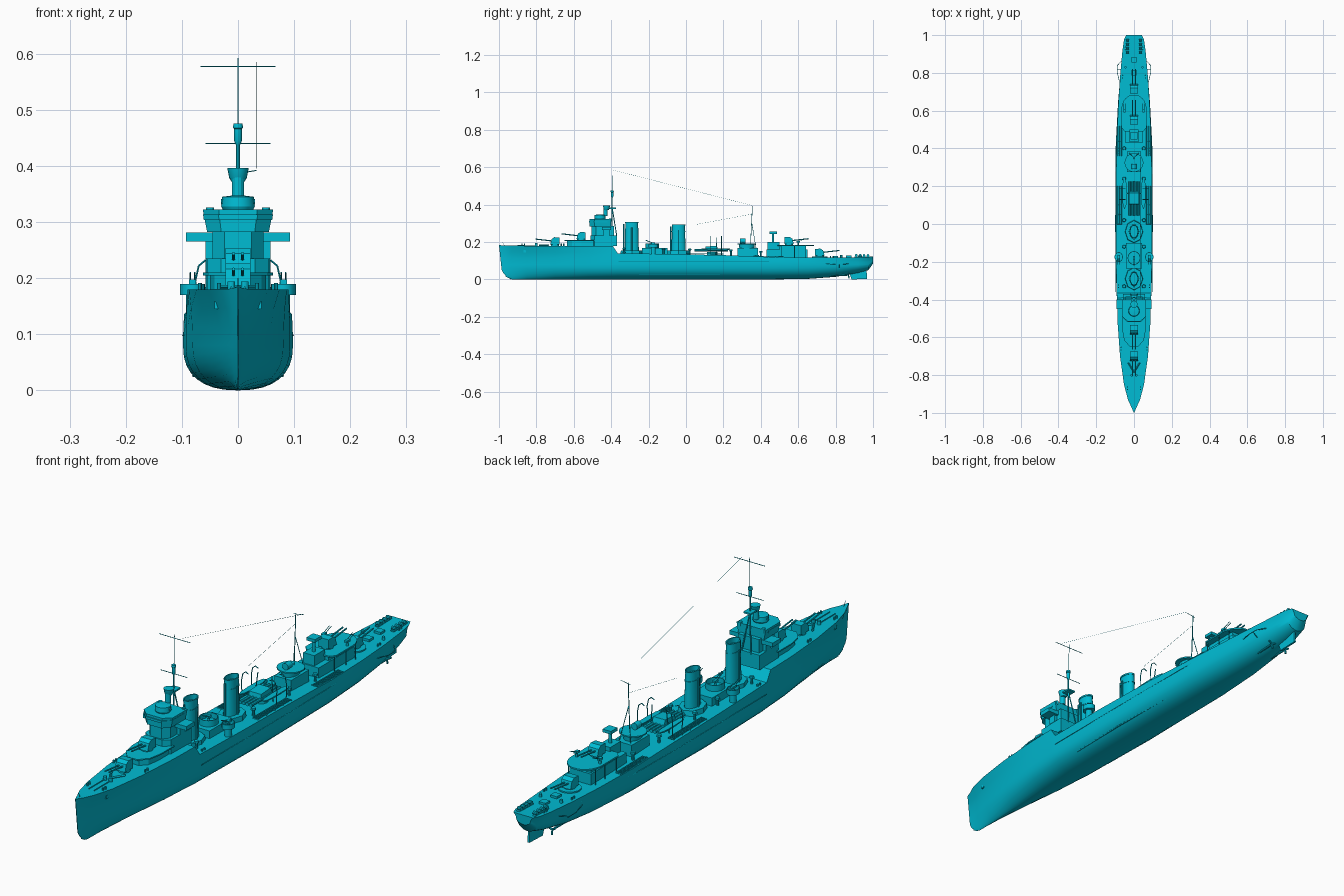
import bpy, bmesh
from math import sin, cos, pi
from mathutils import Vector

paint = bpy.data.materials.new("cyan_paint")
paint.diffuse_color = (0, .503, .658, 1)


def finish(name, bm, smooth=True):
    bmesh.ops.recalc_face_normals(bm, faces=bm.faces)
    me = bpy.data.meshes.new(name)
    bm.to_mesh(me)
    bm.free()
    me.materials.append(paint)
    ob = bpy.data.objects.new(name, me)
    bpy.context.collection.objects.link(ob)
    if smooth:
        bpy.context.view_layer.objects.active = ob
        ob.select_set(True)
        bpy.ops.object.shade_smooth_by_angle(angle=0.5)
        ob.select_set(False)
    return ob


def skin(name, rings, smooth=True):
    """Join closed rings of points and cap both ends."""
    bm = bmesh.new()
    vs = [[bm.verts.new(p) for p in r] for r in rings]
    n = len(vs[0])
    for a, b in zip(vs, vs[1:]):
        for i in range(n):
            bm.faces.new((a[i], a[(i + 1) % n], b[(i + 1) % n], b[i]))
    bm.faces.new(vs[0])
    bm.faces.new(vs[-1])
    return finish(name, bm, smooth)


def box(name, x0, x1, y0, y1, z0, z1):
    return skin(name, [[(x0, y0, z), (x1, y0, z), (x1, y1, z), (x0, y1, z)] for z in (z0, z1)], False)


def turned(name, x, y, levels, n=16):
    """Elliptical stack of (z, rx, ry)."""
    return skin(name, [[(x + rx * cos(2 * pi * i / n), y + ry * sin(2 * pi * i / n), z)
                        for i in range(n)] for z, rx, ry in levels])


def post(name, x, y, z0, z1, r, n=12):
    return turned(name, x, y, [(z0, r, r), (z1, r, r)], n)


def tub(name, x, y, z0, z1, rx, ry):
    w = 0.003
    return turned(name, x, y, [(z0, rx, ry), (z1, rx, ry), (z1, rx - w, ry - w), (z0 + .004, rx - w, ry - w)], 20)


def rod(name, pts, r=0.0015, n=6):
    for p, q in zip(pts, pts[1:]):
        p, q = Vector(p), Vector(q)
        rot = (q - p).to_track_quat('Z', 'Y')
        ring = [rot @ Vector((r * cos(2 * pi * i / n), r * sin(2 * pi * i / n), 0)) for i in range(n)]
        skin(name, [[c + v for v in ring] for c in (p, q)])


def side_prism(name, prof, hw, x=0):
    return skin(name, [[(x + s * hw, y, z) for y, z in prof] for s in (-1, 1)], False)


def plan(name, half, z0, z1, flare=1.0):
    """Plan outline given as the starboard half (x, y), mirrored."""
    out = half + [(-x, y) for x, y in reversed(half)]
    return skin(name, [[(x * k, y, z) for x, y in out] for z, k in ((z0, 1), (z1, flare))], False)


def gun(name, y, z, d, hw=0.022, barrels=(-.008, .008), rise=0.012):
    post(name + "_base", 0, y, z - .002, z + .01, hw)
    prof = [(.026, .006), (.018, .034), (.004, .044), (-.024, .042), (-.024, .006)]
    side_prism(name + "_shield", [(y + d * a, z + b) for a, b in prof], hw)
    for x in barrels:
        rod(name + "_barrel", [(x, y, z + .022), (x, y + d * .105, z + .022 + rise)], .003, 8)


def small_gun(name, x, y, z, d):
    post(name + "_mount", x, y, z, z + .016, .005)
    box(name + "_breech", x - .006, x + .006, y - .01, y + .01, z + .014, z + .022)
    for k in (-.004, .004):
        rod(name + "_barrel", [(x + k, y, z + .019), (x + k, y + d * .038, z + .034)], .0013)


# Hull: stations of (y, deck half width, waist half width, deck z, keel z)
stations = [(-.965, .016, .005, .181, .016), (-.93, .032, .012, .181, 0), (-.85, .053, .03, .18, 0),
            (-.7, .074, .056, .18, 0), (-.52, .087, .081, .18, 0), (-.392, .09, .09, .18, 0),
            (-.365, .092, .093, .14, 0), (-.1, .096, .098, .136, 0), (.2, .096, .098, .13, 0),
            (.45, .091, .095, .12, 0), (.65, .082, .084, .117, .003), (.8, .072, .071, .117, .014),
            (.92, .061, .055, .119, .035), (.975, .053, .042, .121, .05), (1.0, .042, .03, .122, .085)]


def section(y, wd, wm, zd, zk):
    e, zw = 2 / (1.25 + 11.8 * wm), max(.08, zk + .015)
    half = [(wm * max(sin(t * pi / 16), 0) ** e, zw - (zw - zk) * max(cos(t * pi / 16), 0) ** e) for t in range(9)]
    half += [(wm + (wd - wm) * u * u, zw + (zd - zw) * u) for u in (.33, .66, 1)]
    return [(x, y, z) for x, z in half] + [(-x, y, z) for x, z in reversed(half[1:])]


def stem_y(z):
    return -1 + .02 * (1 - z / .183) + .045 * max(0, 1 - z / .055) ** 2


stem = [(.0008 if 0 < i < 12 else 0 if i == 0 else -.0008, stem_y(p[2]), p[2] * 1.01)
        for i, p in enumerate(section(-1, .001, .001, .182, 0))]
skin("hull", [stem] + [section(*s) for s in stations])
side_prism("rudder", [(.87, .045), (.965, .06), (.968, .003), (.885, 0)], .004)
for s in (-1, 1):
    rod("propeller_shaft", [(s * .03, .68, .02), (s * .033, .87, .024)], .004, 8)
    rod("shaft_strut", [(s * .033, .84, .024), (s * .02, .84, .04)], .003)
    for k in range(3):
        a = k * 2.094 + .5
        rod("propeller_blade", [(s * .033, .868, .024), (s * .033 + .018 * cos(a), .872, .024 + .018 * sin(a))], .004)
    rod("propeller_guard", [(s * .074, .74, .085), (s * .088, .8, .08), (s * .088, .84, .08), (s * .06, .87, .085)], .0015)
    rod("guard_brace", [(s * .088, .82, .08), (s * .062, .82, .06)], .0015)
    rod("bilge_keel", [(s * .074, -.25, .026), (s * .079, 0, .026), (s * .074, .3, .026)], .003)
    rod("side_strake", [(s * .096, -.36, .098), (s * .098, .0, .098), (s * .096, .4, .098), (s * .074, .75, .1)], .0015)
    box("anchor", s * .036 - .006, s * .036 + .006, -.868, -.855, .145, .158)
    rod("anchor_chain", [(s * .012, -.9, .183), (s * .012, -.8, .183)], .002)
    # Bollards and deck edge racks
    for y, x, z in ((-.87, .034, .18), (-.66, .068, .18), (-.33, .082, .137), (.38, .083, .12), (.78, .06, .115), (.93, .046, .117)):
        for k in (-.007, .007):
            post("bollard", s * x, y + k, z, z + .011, .0035, 8)
    for y0, y1, z in ((0, .2, .13), (.36, .52, .117)):
        for k in range(4):
            x = s * (.066 + .007 * k)
            rod("edge_rack_bar", [(x, y0, z + .008), (x, y1, z + .006)], .0022)
        for k in range(5):
            y = y0 + (y1 - y0) * k / 4
            rod("edge_rack_tie", [(s * .063, y, z + .004), (s * .09, y, z + .004)], .002)

# Forecastle fittings, forward guns and gun deck
rod("breakwater", [(-.03, -.735, .184), (0, -.785, .184), (.03, -.735, .184)], .004, 4)
for x in (-.012, .012):
    post("capstan", x, -.8, .18, .194, .007)
rod("jackstaff", [(0, -.97, .18), (0, -.98, .2)], .001)
gun("forward_gun", -.7, .182, -1)
plan("gun_deckhouse", [(.018, -.635), (.042, -.61), (.05, -.56), (.05, -.48)], .178, .207)
plan("gun_deck", [(.022, -.65), (.052, -.615), (.062, -.56), (.062, -.48)], .205, .21)
gun("raised_gun", -.56, .21, -1)

# Bridge tower
plan("bridge_base", [(.03, -.51), (.055, -.49), (.058, -.37)], .178, .235)
plan("bridge_tower", [(.024, -.505), (.045, -.48), (.045, -.385)], .235, .287)
plan("bridge_house", [(.03, -.515), (.055, -.49), (.055, -.4)], .282, .322, 1.14)
plan("bridge_windows", [(.034, -.519), (.061, -.492), (.061, -.42)], .304, .313, 1.02)
for s in (-1, 1):
    box("bridge_wing", s * .04, s * .093, -.45, -.4, .265, .281)
    box("wing_bracket", s * .044, s * .058, -.44, -.41, .235, .267)
    post("signal_lamp", s * .05, -.405, .31, .326, .007)
turned("director", 0, -.46, [(.32, .026, .026), (.328, .03, .03), (.345, .028, .028), (.347, .012, .012)])
rod("rangefinder", [(-.03, -.46, .336), (.03, -.46, .336)], .005, 8)
post("director_stem", 0, -.43, .34, .38, .011)
turned("lookout_top", 0, -.425, [(.372, .012, .012), (.38, .016, .016), (.396, .019, .019)])

# Foremast, yards and aerials
rod("foremast", [(0, -.395, .25), (0, -.395, .45)], .0032, 8)
rod("topmast", [(0, -.393, .45), (0, -.39, .592)], .001)
for s in (-1, 1):
    rod("mast_leg", [(s * .02, -.37, .23), (0, -.394, .38)], .0025)
turned("mast_lantern", 0, -.395, [(.438, .004, .004), (.445, .007, .007), (.466, .007, .007), (.468, .009, .009), (.476, .008, .008)])
rod("lower_yard", [(-.058, -.393, .44), (.058, -.393, .44)], .0012)
rod("upper_yard", [(-.067, -.39, .577), (.067, -.39, .577)], .0012)
box("mast_platform", -.016, .016, -.41, -.375, .378, .384)
rod("aerial", [(.033, -.39, .585), (.033, .355, .395)], .0005, 3)
rod("aerial_lead", [(0, .06, .295), (0, .355, .35)], .0005, 3)

# Funnels with rims, bands and steam pipes
for y, top in ((-.29, .308), (-.04, .294)):
    turned("funnel", 0, y, [(.125, .026, .04), (.15, .024, .038), (top - .006, .02, .034), (top - .006, .022, .036),
                            (top, .022, .036), (top, .018, .031), (top - .02, .018, .031)], 24)
    turned("funnel_band", 0, y, [(top - .04, .0225, .0365), (top - .036, .0225, .0365)], 24)
    turned("funnel_casing", 0, y, [(.13, .048, .062), (.154, .046, .058)], 8)
    post("steam_pipe", 0, y - .042, .14, top - .012, .004, 8)
    for s in (-1, 1):
        post("side_pipe", s * .026, y, .14, top - .03, .003, 8)

# Midships house and side gun platforms
box("midships_house", -.042, .042, -.235, -.1, .13, .168)
tub("midships_gun_tub", 0, -.18, .168, .192, .034, .036)
small_gun("midships_gun", 0, -.18, .175, -1)
for s in (-1, 1):
    post("side_tub_support", s * .08, -.175, .13, .172, .013)
    tub("side_gun_tub", s * .081, -.175, .17, .19, .022, .026)
    small_gun("side_gun", s * .081, -.175, .176, -1)
    for y, z in ((-.33, .135), (-.12, .132), (.02, .13), (.24, .125), (.4, .118)):
        turned("ventilator", s * .052, y, [(z, .005, .005), (z + .025, .005, .005), (z + .027, .01, .01), (z + .035, .008, .008)], 10)
    # Boat davits and side boats
    for y in (.13, .19):
        rod("boat_davit", [(s * .074, y, .13), (s * .076, y, .195), (s * .07, y, .222), (s * .058, y, .232), (s * .046, y, .226)], .0018)
    skin("boat", [[(s * .05 + w * cos(k * pi / 6), y, .166 - w * sin(k * pi / 6)) for k in range(7)]
                  for y, w in ((.08, .001), (.1, .009), (.15, .012), (.21, .011), (.235, .006))])

# Torpedo mount
post("torpedo_turntable", 0, .14, .128, .148, .028)
for k in range(4):
    x = -.0225 + .015 * k
    rod("torpedo_tube", [(x, .045, .155), (x, .225, .155)], .007, 10)
side_prism("torpedo_shield", [(.1, .15), (.105, .176), (.165, .18), (.175, .15)], .026)

# Searchlight house and mainmast
box("searchlight_house", -.036, .036, .275, .385, .115, .168)
turned("searchlight_platform", 0, .325, [(.168, .03, .04), (.188, .032, .042), (.188, .05, .05), (.193, .05, .05)], 20)
rod("searchlight", [(0, .29, .206), (0, .318, .206)], .013, 14)
post("searchlight_stand", 0, .305, .19, .2, .006)
rod("mainmast", [(0, .345, .19), (0, .355, .39)], .0018)
rod("mainmast_yard", [(-.01, .355, .385), (.033, .355, .392)], .001)
for s in (-1, 1):
    rod("mainmast_leg", [(s * .025, .375, .165), (0, .352, .3)], .0015)
    rod("derrick", [(s * .04, .16, .125), (s * .03, .165, .225)], .002)

# Aft deckhouse, platforms and guns
box("aft_house", -.046, .046, .43, .65, .112, .16)
box("aft_director_house", -.024, .024, .435, .5, .16, .2)
post("aft_director_post", 0, .465, .2, .246, .006)
box("aft_director", -.018, .018, .447, .487, .244, .256)
arc = [(.066 * cos(t * pi / 16), .61 + .075 * sin(t * pi / 16)) for t in range(8)]
plan("aft_gun_deck", [(.05, .49), (.066, .51)] + arc, .178, .184)
box("aft_gun_house", -.04, .04, .5, .64, .158, .179)
gun("aft_raised_gun", .55, .184, 1)
post("aft_gun_ring", 0, .715, .112, .122, .042, 24)
gun("aft_gun", .715, .121, 1)
for s in (-1, 1):
    small_gun("aft_small_gun", s * .05, .6, .184, 1)
    for y in (.51, .58, .64):
        rod("gun_deck_stanchion", [(s * .058, y, .115), (s * .058, y, .18)], .0018)
    # Stern depth charge rails and throwers
    box("depth_charge_rail", s * .034 - .007, s * .034 + .007, .9, .985, .117, .123)
    for k in range(4):
        y = .91 + k * .021
        rod("depth_charge", [(s * .034 - .008, y, .129), (s * .034 + .008, y, .129)], .007, 10)
    post("thrower", s * .045, .83, .114, .13, .006)
for y, z in ((.8, .116), (.87, .117)):
    box("hatch", -.014, .014, y - .014, y + .014, z - .004, z + .01)
